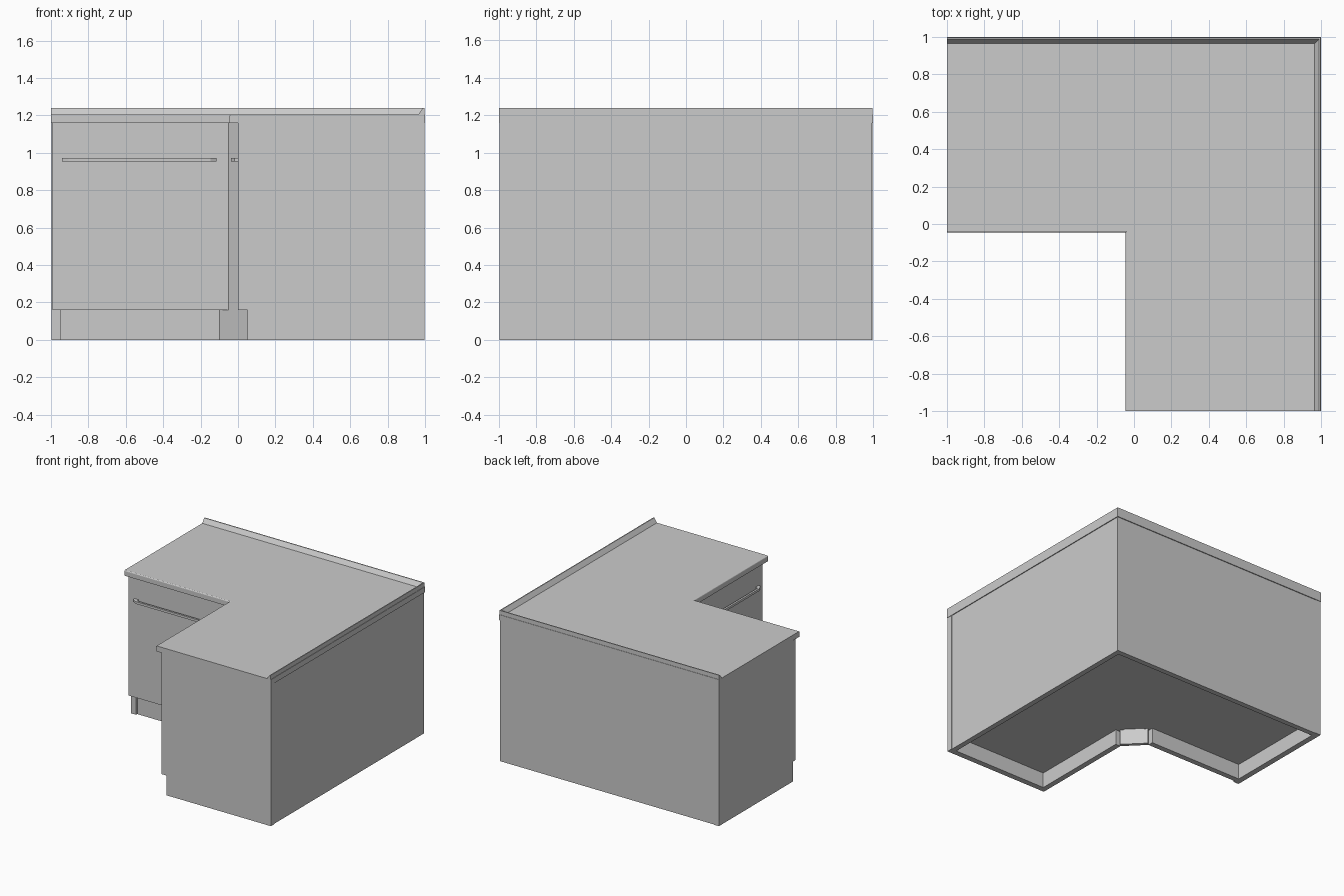
import bpy
import bmesh

old = bpy.data.objects.get("Cube")
if old:
    bpy.data.objects.remove(old, do_unlink=True)

# Single flat grey finish
grey = bpy.data.materials.new("plain_grey")
grey.use_nodes = True
tone = (0.6, 0.6, 0.6, 1)
grey.diffuse_color = tone
grey.node_tree.nodes["Principled BSDF"].inputs["Base Color"].default_value = tone

FLOOR, TOP, COUNTER, RIM = 0.16, 1.16, 1.205, 1.24
UNDERSIDE = 0.125     # bottom of the cabinet floor, hidden behind the plinth
OUT = 0.997           # outer faces sit just inside the worktop edge
BACK = 0.993          # back panels sit just inside the end panels


def finish(name, bm):
    bmesh.ops.recalc_face_normals(bm, faces=bm.faces)
    mesh = bpy.data.meshes.new(name)
    bm.to_mesh(mesh)
    bm.free()
    mesh.materials.append(grey)
    obj = bpy.data.objects.new(name, mesh)
    bpy.context.collection.objects.link(obj)
    return obj


def prism(name, outline, z0, z1, swap=False, round_edges=None):
    """Extrude a plan outline upward; swap mirrors it across the corner diagonal."""
    bm = bmesh.new()
    verts = [bm.verts.new((y, x, z0) if swap else (x, y, z0)) for x, y in outline]
    face = bm.faces.new(verts)
    ext = bmesh.ops.extrude_face_region(bm, geom=[face])
    up = [v for v in ext["geom"] if isinstance(v, bmesh.types.BMVert)]
    bmesh.ops.translate(bm, verts=up, vec=(0, 0, z1 - z0))
    if round_edges:
        edges = [e for e in bm.edges if round_edges(e)]
        bmesh.ops.bevel(bm, geom=edges, offset=0.008, segments=3,
                        profile=0.5, affect='EDGES')
    return finish(name, bm)


def rect(x0, x1, y0, y1):
    return [(x0, y0), (x1, y0), (x1, y1), (x0, y1)]


# Worktop with softened inner front edges
LIP = -0.045


def is_front_top(edge):
    a, b = (v.co for v in edge.verts)
    if min(a.z, b.z) < COUNTER - 0.001:
        return False
    return any(abs(a[i] - LIP) < 0.001 and abs(b[i] - LIP) < 0.001 for i in (0, 1))


prism("worktop", [(-1, LIP), (LIP, LIP), (LIP, -1), (1, -1), (1, 1), (-1, 1)],
      TOP, COUNTER, round_edges=is_front_top)

# Mitred wedge upstand along the two wall sides
bm = bmesh.new()
rings = []
for d, z in [(0, COUNTER), (0.033, COUNTER), (0.008, RIM), (0, RIM)]:
    rings.append([bm.verts.new((x, y, z))
                  for x, y in [(-1, OUT - d), (OUT - d, OUT - d), (OUT - d, -1)]])
for i, ring in enumerate(rings):
    after = rings[(i + 1) % len(rings)]
    for k in (0, 1):
        bm.faces.new((ring[k], ring[k + 1], after[k + 1], after[k]))
for k in (0, 2):
    bm.faces.new([ring[k] for ring in rings])
finish("upstand", bm)

# Carcass, open below its floor
prism("carcass", [(-0.95, 0.05), (-0.05, 0.05), (0.05, -0.05), (0.05, -0.95),
                  (0.95, -0.95), (0.95, 0.95), (-0.95, 0.95)], UNDERSIDE, TOP)
prism("back_panel", rect(-0.95, 0.95, 0.95, BACK), 0, TOP)
prism("side_back_panel", rect(0.95, BACK, -0.95, BACK), 0, TOP)

# Angled corner post and its plinth
prism("corner_post", [(-0.05, 0), (0, -0.05), (0.05, -0.05), (0.05, 0.05), (-0.05, 0.05)],
      FLOOR, TOP)
prism("corner_plinth", [(-0.1, 0.05), (0.05, -0.1), (0.07, -0.08), (-0.08, 0.07)],
      0, FLOOR)

# Handle outline in plan: a bar whose thick ends slant back to the door
half = 0.4125
mid = -0.5275
edge_line = [(half, 0), (half, -0.018), (half - 0.033, -0.038)]
inner_line = [(half - 0.042, -0.022), (half - 0.034, 0)]
handle = ([(mid - x, y) for x, y in edge_line]
          + [(mid + x, y) for x, y in reversed(edge_line)]
          + [(mid + x, y) for x, y in reversed(inner_line)]
          + [(mid - x, y) for x, y in inner_line])

# Matching parts on both arms; the left end panel reaches past its plinth
for side, swap, toe in (("left", False, 0.035), ("right", True, 0.05)):
    prism(side + "_end_panel", rect(-OUT, -0.95, toe, OUT), 0, TOP, swap)
    prism(side + "_door", rect(-BACK, -0.05, 0, 0.05), FLOOR, TOP, swap)
    prism(side + "_plinth", rect(-0.95, -0.1, 0.05, 0.095), 0, FLOOR, swap)
    prism(side + "_handle", handle, 0.952, 0.971, swap)
